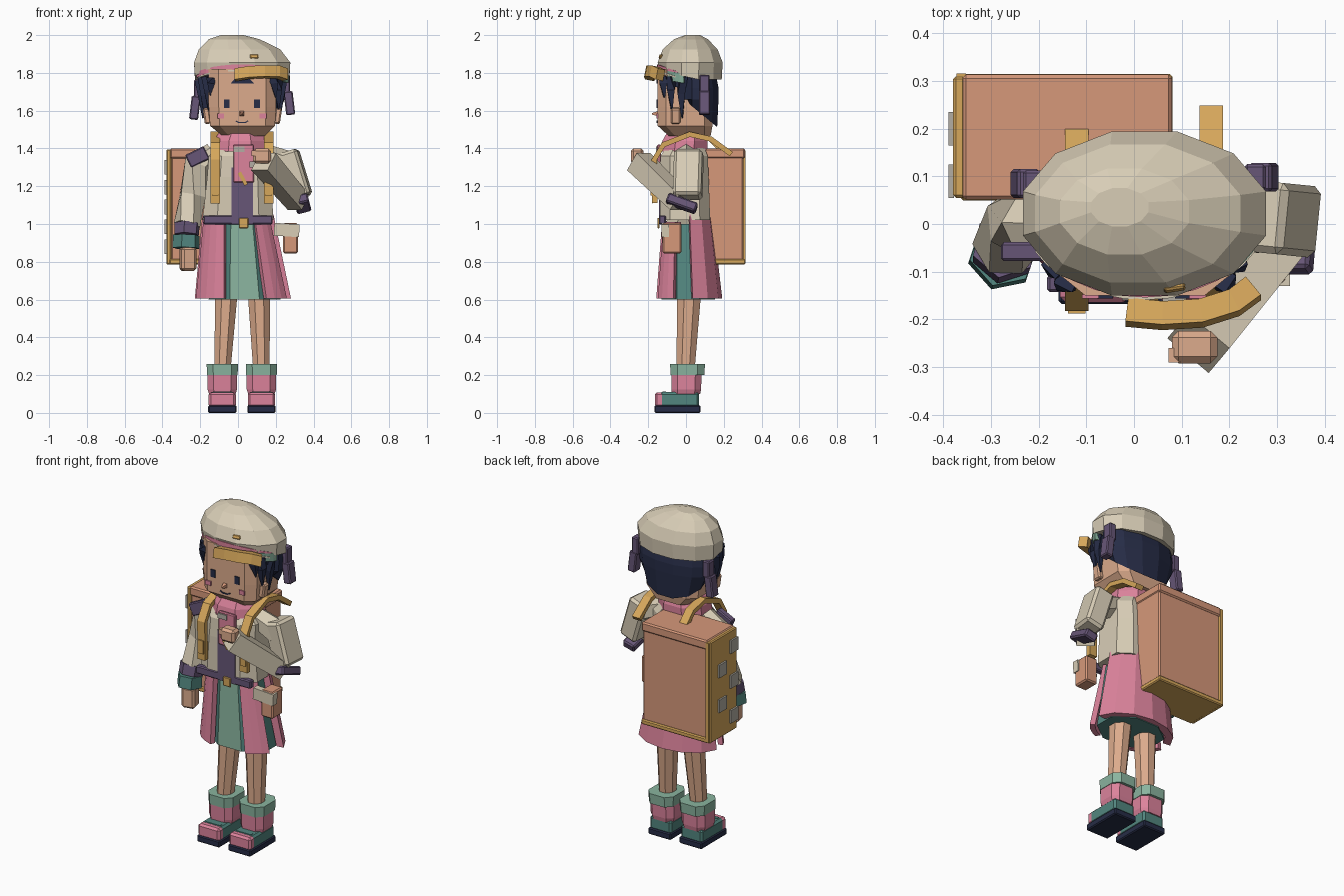
import bpy, bmesh
from math import sin, cos, pi, radians
from mathutils import Vector, Euler

if "Cube" in bpy.data.objects:
    bpy.data.objects.remove(bpy.data.objects["Cube"])


def material(name, code):
    # sRGB hex to linear
    rgb = [int(code[i:i + 2], 16) / 255 for i in (0, 2, 4)]
    col = [((c + .055) / 1.055) ** 2.4 for c in rgb] + [1]
    m = bpy.data.materials.new(name)
    m.use_nodes = True
    m.diffuse_color = col
    node = next(n for n in m.node_tree.nodes if n.type == 'BSDF_PRINCIPLED')
    node.inputs["Base Color"].default_value = col
    return m


BEIGE, PINK = material("beige", "d8cdb6"), material("pink", "dc839c")
SKIN, RUST = material("skin", "dcab8c"), material("terracotta", "d6987a")
GOLD, MINT = material("gold", "d6a75b"), material("mint", "8ab49f")
TEAL, PURPLE = material("teal", "52867f"), material("purple", "675677")
NAVY, GREY = material("navy", "262c46"), material("grey", "b2aea4")


def finish(name, bm, mat):
    bmesh.ops.recalc_face_normals(bm, faces=bm.faces[:])
    me = bpy.data.meshes.new(name)
    bm.to_mesh(me)
    bm.free()
    me.materials.append(mat)
    ob = bpy.data.objects.new(name, me)
    bpy.context.collection.objects.link(ob)
    return ob


def skin(name, mat, rings):
    # bridge rings of points and cap both ends
    bm = bmesh.new()
    vs = [[bm.verts.new(p) for p in r] for r in rings]
    n = len(vs[0])
    for a, b in zip(vs, vs[1:]):
        for i in range(n):
            j = (i + 1) % n
            bm.faces.new((a[i], a[j], b[j], b[i]))
    bm.faces.new(vs[0])
    bm.faces.new(vs[-1])
    return finish(name, bm, mat)


def box(name, mat, loc, size, rot=(0, 0, 0), bevel=0):
    bm = bmesh.new()
    bmesh.ops.create_cube(bm, size=1)
    bmesh.ops.scale(bm, vec=size, verts=bm.verts[:])
    ob = finish(name, bm, mat)
    ob.location, ob.rotation_euler = loc, Euler(rot)
    if bevel:
        mod = ob.modifiers.new("bevel", 'BEVEL')
        mod.width, mod.segments = bevel, 1
    return ob


def loft(name, mat, rings, n=8, p=1.0, lift=lambda s: 0):
    # stacked rings (z, cx, cy, rx, ry); p below 1 squares them off, lift bends the lowest
    k = cos(pi / n) ** p
    f = lambda v: (abs(v) ** p) * (1 if v > 0 else -1) / k
    ang = [2 * pi * (j + .5) / n for j in range(n)]
    out = [[(cx + rx * f(cos(a)), cy + ry * f(sin(a)), z + (lift(sin(a)) if i == 0 else 0))
            for a in ang] for i, (z, cx, cy, rx, ry) in enumerate(rings)]
    return skin(name, mat, out)


def limb(name, mat, pts, radii, n=8):
    # tapered tube through points
    pts = [Vector(p) for p in pts]
    out = []
    for i, (p, r) in enumerate(zip(pts, radii)):
        d = pts[min(i + 1, len(pts) - 1)] - pts[max(i - 1, 0)]
        q = d.to_track_quat('Z', 'Y')
        ang = [2 * pi * (j + .5) / n for j in range(n)]
        out.append([p + q @ Vector((r * cos(a), r * sin(a), 0)) for a in ang])
    return skin(name, mat, out)


def sweep(name, mat, pts, side, w, t):
    # flat strip of width w along side, thickness t
    pts, side = [Vector(p) for p in pts], Vector(side)
    out = []
    for i, p in enumerate(pts):
        d = pts[min(i + 1, len(pts) - 1)] - pts[max(i - 1, 0)]
        u = d.cross(side).normalized() * t / 2
        s = side * w / 2
        out.append([p + u + s, p + u - s, p - u - s, p - u + s])
    return skin(name, mat, out)


def band(name, mat, a0, a1, n, top, bot, t=.02, lift=0):
    # part of an elliptical wall between two rings
    out = []
    for i in range(n + 1):
        a = radians(a0 + (a1 - a0) * i / n)
        pt = lambda r, d: (r[1] + (r[3] - d) * cos(a), r[2] + (r[4] - d) * sin(a),
                           r[0] + lift * max(0, -sin(a)))
        out.append([pt(top, 0), pt(bot, 0), pt(bot, t), pt(top, t)])
    return skin(name, mat, out)


# head and face
loft("head", SKIN, [(1.465, .03, .02, .11, .11), (1.52, .024, -.005, .172, .145),
                    (1.62, .023, -.005, .178, .145), (1.82, .023, -.005, .178, .145)], p=.4)
for side, s in (("right", -1), ("left", 1)):
    box(side + "_eye", NAVY, (.021 + s * .08, -.152, 1.637), (.03, .008, .045))
    box(side + "_cheek", PINK, (.021 + s * .112, -.152, 1.572), (.036, .009, .026))
    box(side + "_ear", SKIN, (.023 + s * .187, -.055, 1.572), (.035, .05, .085), (0, s * .15, 0), .008)
limb("nose", RUST, [(.02, -.14, 1.585), (.02, -.18, 1.583)], [.022, .006], 4)
sweep("mouth", NAVY, [(-.012, -.152, 1.546), (.005, -.152, 1.537), (.037, -.152, 1.537),
                      (.054, -.152, 1.546)], (0, 1, 0), .008, .006)

# hair
loft("back_hair", NAVY, [(1.51, .025, .06, .185, .105), (1.66, .025, .062, .222, .11),
                         (1.72, .025, .062, .225, .11), (1.81, .025, .055, .22, .1)],
     12, lift=lambda s: .09 * (1 - s))
band("fringe", NAVY, 185, 355, 10, (1.78, .023, .005, .228, .155), (1.715, .023, .005, .215, .162), .04, .03)
for i, (x, y, z, tx, tz) in enumerate([
        (-.185, -.04, 1.78, -.17, 1.54), (-.165, -.085, 1.78, -.155, 1.6), (-.14, -.115, 1.77, -.145, 1.68),
        (.185, -.115, 1.78, .2, 1.67), (.21, -.075, 1.78, .215, 1.6), (.235, -.02, 1.78, .22, 1.56),
        (-.2, .01, 1.76, -.185, 1.56)]):
    limb(f"hair_lock_{i}", NAVY, [(x, y, z), ((x + tx) / 2, y - .005, (z + tz) / 2 + .02), (tx, y, tz)],
         [.03, .028, .004], 4)
for side, s, y, z in (("left", 1, .098, 1.64), ("right", -1, .085, 1.615)):
    box(side + "_hair_ribbon", PURPLE, (.022 + s * .25, y, z), (.048, .06, .125), (0, s * -.12, 0), .006)
    box(side + "_hair_ribbon_knot", PURPLE, (.022 + s * .232, y, z + .1), (.045, .055, .1), bevel=.006)

# cap with trim, badge and goggles
loft("cap", BEIGE, [(1.765, .022, .022, .25, .167), (1.855, .022, .022, .255, .172),
                    (1.925, .008, .022, .215, .145), (1.978, -.02, .026, .135, .09),
                    (2.0, -.03, .035, .06, .04)], 12, lift=lambda s: -.075 * min(s, 0))
ring = lambda z, r: (z, .023, .018, .236 + r, .158 + r)
band("cap_trim", PINK, 195, 345, 12, ring(1.785, .014), ring(1.757, .014), .03, .06)
band("cap_edge", BEIGE, 205, 335, 12, ring(1.757, .019), ring(1.749, .019), .035, .06)
band("cap_side_lining", MINT, 318, 350, 4, ring(1.79, .016), ring(1.74, .012), .03, .03)
box("cap_badge", GOLD, (.085, -.134, 1.887), (.045, .012, .022), (-.35, 0, .15), .004)
sweep("goggles", GOLD, [(-.015, -.185, 1.79), (.06, -.192, 1.802), (.14, -.187, 1.806),
                        (.21, -.165, 1.805), (.25, -.135, 1.79)], (0, .2, .98), .06, .05)

# torso, shirt and scarf
loft("jacket", BEIGE, [(1.02, 0, -.005, .188, .133), (1.25, .005, -.01, .168, .13),
                       (1.36, .01, -.01, .165, .125), (1.43, .01, 0, .1, .09)], p=.6)
box("shirt_front", PURPLE, (.022, -.139, 1.15), (.115, .009, .3))
box("belt", PURPLE, (0, -.125, 1.022), (.365, .036, .048), bevel=.006)
box("buckle", GOLD, (.03, -.146, 1.005), (.05, .012, .055), bevel=.004)
loft("scarf", PINK, [(1.385, .01, -.01, .145, .125), (1.44, .01, -.005, .14, .12),
                     (1.485, .015, 0, .115, .1)])
box("scarf_tail", PINK, (.03, -.143, 1.32), (.11, .02, .2), bevel=.005)
box("scarf_clip", GREY, (.005, -.147, 1.395), (.06, .025, .03))
box("chest_clip", GREY, (.085, -.157, 1.315), (.05, .012, .03))
box("scarf_tie", GOLD, (.025, -.155, 1.24), (.02, .01, .075), (0, -.5, 0))

# coat tails over a skirt
top, hem = (1.05, 0, 0, .19, .14), (.605, .026, .01, .257, .182)
front_top = (1.01, 0, 0, .19, .138)
band("coat_back", PINK, 8, 172, 6, top, hem, .045)
band("coat_right_front", PINK, 194, 247, 4, front_top, hem, .03)
band("coat_left_front", PINK, 299, 335, 3, front_top, hem, .03)
skirt = loft("skirt", TEAL, [(.6, .035, .012, .19, .142), (1.0, .02, 0, .14, .115)])
skirt.data.materials.append(MINT)
for f in skirt.data.polygons:
    f.material_index = int(f.normal.y < -.9)

# legs, socks and shoes
for side, x, hip in (("right", -.083, -.06), ("left", .124, .11)):
    loft(side + "_leg", SKIN, [(.22, x, -.003, .043, .048), (.66, hip, .018, .06, .064)])
    loft(side + "_sock", PINK, [(.1, x, 0, .07, .075), (.125, x, .002, .078, .078), (.2, x, .002, .078, .08)], p=.6)
    loft(side + "_sock_cuff", MINT, [(.2, x, .008, .081, .09), (.26, x, .008, .083, .092)], p=.6)
    box(side + "_shoe", TEAL, (x, -.035, .07), (.143, .21, .08), bevel=.012)
    box(side + "_shoe_toe", PINK, (x, -.14, .07), (.144, .05, .078), bevel=.012)
    box(side + "_shoe_strap", TEAL, (x, -.115, .107), (.1, .02, .012))
    box(side + "_sole", NAVY, (x, -.045, .02), (.15, .245, .04), bevel=.006)

# lowered right arm
limb("right_sleeve", BEIGE, [(-.13, 0, 1.385), (-.205, 0, 1.32), (-.24, .005, 1.15), (-.27, -.045, .995)],
     [.05, .08, .075, .07], 6)
box("right_shoulder_patch", PURPLE, (-.215, -.058, 1.355), (.11, .04, .075), (0, -.45, 0), .006)
limb("right_cuff", PURPLE, [(-.27, -.045, 1.0), (-.273, -.06, .94)], [.071, .068], 6)
limb("right_wristband", TEAL, [(-.274, -.062, .94), (-.276, -.068, .872)], [.071, .073], 6)
box("right_hand", SKIN, (-.265, -.075, .815), (.08, .08, .125), (0, 0, .2), .012)

# raised left arm
limb("left_shoulder", BEIGE, [(.12, 0, 1.37), (.27, .005, 1.31)], [.06, .075], 6)
box("left_upper_sleeve", BEIGE, (.298, .012, 1.262), (.115, .15, .255), (0, -.3, -.1), .015)
box("left_elbow_patch", PURPLE, (.34, -.022, 1.108), (.078, .165, .05), (-.35, -.25, 0), .008)
limb("left_forearm", BEIGE, [(.32, -.03, 1.115), (.135, -.25, 1.33)], [.07, .08], 4)
box("left_hand", SKIN, (.127, -.258, 1.36), (.095, .068, .08), bevel=.014)
box("left_thumb", SKIN, (.085, -.275, 1.375), (.025, .03, .03))

# hip pouch
box("pouch", RUST, (.278, -.075, .925), (.08, .1, .16), bevel=.008)
box("pouch_flap", BEIGE, (.258, -.11, .968), (.134, .04, .068), (0, .06, 0))

# backpack
box("pack_body", RUST, (-.14, .182, 1.09), (.43, .245, .57), bevel=.008)
box("pack_lid", RUST, (-.14, .182, 1.373), (.44, .262, .055), bevel=.008)
box("pack_base", GOLD, (-.142, .182, .8), (.445, .265, .03), bevel=.006)
box("pack_side", GOLD, (-.366, .182, 1.09), (.026, .255, .61), bevel=.006)
box("pack_back_edge", GOLD, (-.362, .309, 1.09), (.02, .012, .6))
for i in range(5):
    box(f"pack_clasp_{i}", GREY, (-.383, .09 + .11 * (i % 2), .88 + .105 * i), (.012, .07, .078))
for side, x, back in (("right", -.12, .21), ("left", .162, .24)):
    sweep(side + "_strap", GOLD, [(x, -.165, 1.11), (x, -.168, 1.34), (x, -.12, 1.42), (x, .02, 1.475),
                                  (x, .13, 1.45), (x, back, 1.37)], (1, 0, 0), .05, .028)
    box(side + "_strap_pad", GOLD, (x, -.183, 1.19), (.036, .009, .08))
